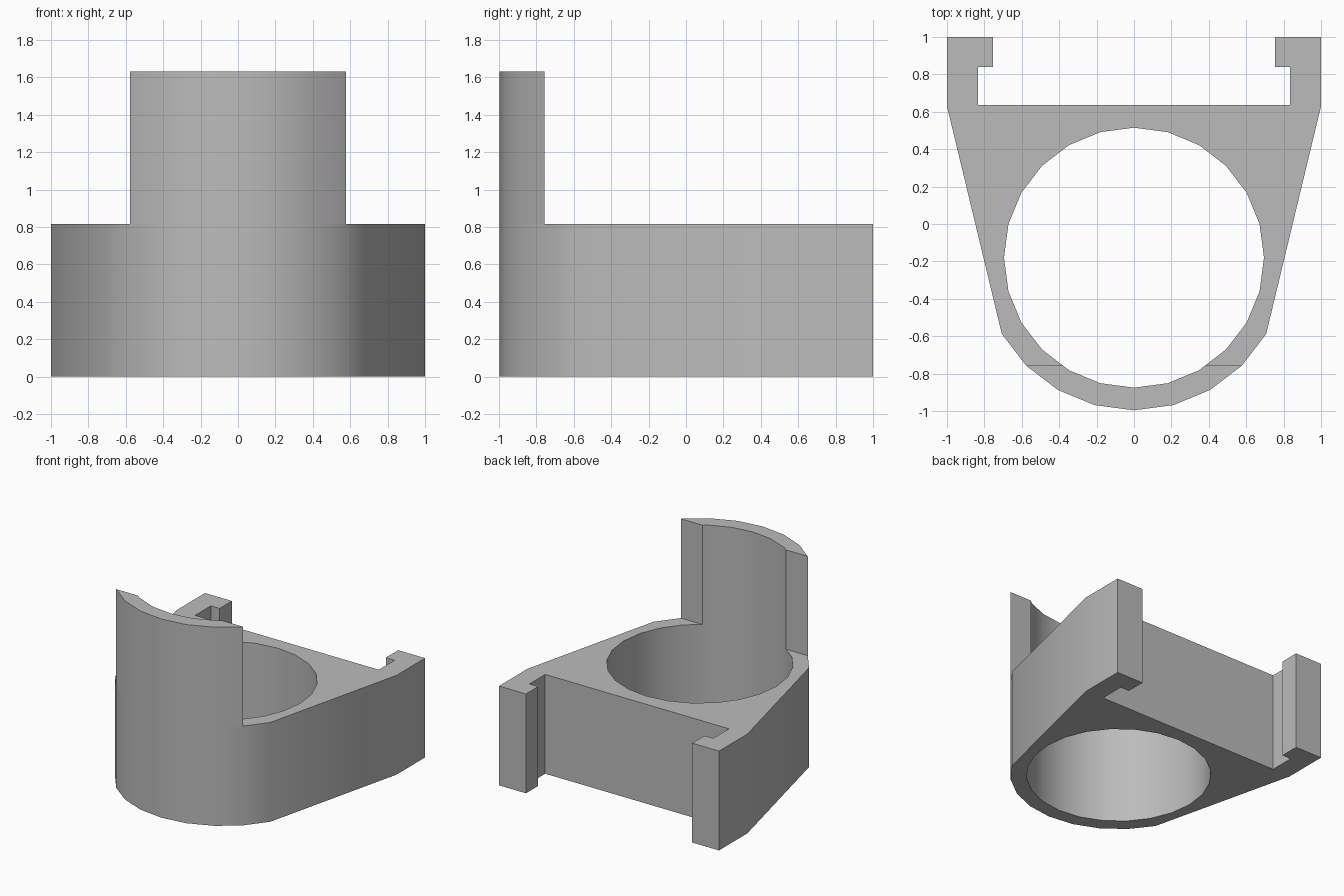
import bpy
import bmesh
from math import sin, cos, radians

cube = bpy.data.objects.get("Cube")
if cube:
    bpy.data.objects.remove(cube, do_unlink=True)

CENTRE_Y = -0.18
HOLE_R, OUTER_R = 0.695, 0.816
HEIGHT = 0.816

grey = bpy.data.materials.new("plain grey")
grey.use_nodes = True
colour = (0.5, 0.5, 0.5, 1)
grey.diffuse_color = colour
grey.node_tree.nodes["Principled BSDF"].inputs["Base Color"].default_value = colour


def arc(radius, start, end):
    """Points every 15 degrees around the hole centre."""
    return [(radius * cos(radians(a)), CENTRE_Y + radius * sin(radians(a)))
            for a in range(start, end, 15)]


def add_loop(bm, points):
    verts = [bm.verts.new((x, y, 0)) for x, y in points]
    return [bm.edges.new((v, verts[i - 1])) for i, v in enumerate(verts)]


def raise_faces(bm, faces):
    out = bmesh.ops.extrude_face_region(bm, geom=faces)["geom"]
    verts = [g for g in out if isinstance(g, bmesh.types.BMVert)]
    bmesh.ops.translate(bm, verts=verts, vec=(0, 0, HEIGHT))
    return [g for g in out if isinstance(g, bmesh.types.BMFace)]


# Outline: rounded front, tapering sides, hooked rails at the back
hook = [(1, 0.63), (1, 1), (0.755, 1), (0.755, 0.84), (0.835, 0.84), (0.835, 0.635)]
mirrored_hook = [(-x, y) for x, y in reversed(hook)]
outline = arc(OUTER_R, -150, -15) + hook + mirrored_hook

bm = bmesh.new()
edges = add_loop(bm, outline) + add_loop(bm, arc(HOLE_R, 0, 360))
bmesh.ops.triangle_fill(bm, edges=edges, use_beauty=True)

# Split the plate where the raised front wall ends
wall_y = CENTRE_Y - OUTER_R * sin(radians(45))
bmesh.ops.bisect_plane(bm, geom=bm.verts[:] + bm.edges[:] + bm.faces[:], dist=0.0005,
                       plane_co=(0, wall_y, 0), plane_no=(0, 1, 0))

# Body, then the tall curved wall on its front part
top = raise_faces(bm, bm.faces[:])
raise_faces(bm, [f for f in top if f.calc_center_median().y < wall_y])
bmesh.ops.recalc_face_normals(bm, faces=bm.faces[:])

mesh = bpy.data.meshes.new("ring_bracket")
bm.to_mesh(mesh)
bm.free()
mesh.materials.append(grey)
bracket = bpy.data.objects.new("ring_bracket", mesh)
bpy.context.collection.objects.link(bracket)

bpy.ops.object.select_all(action='DESELECT')
bracket.select_set(True)
bpy.context.view_layer.objects.active = bracket
bpy.ops.object.shade_smooth_by_angle(angle=radians(30))
